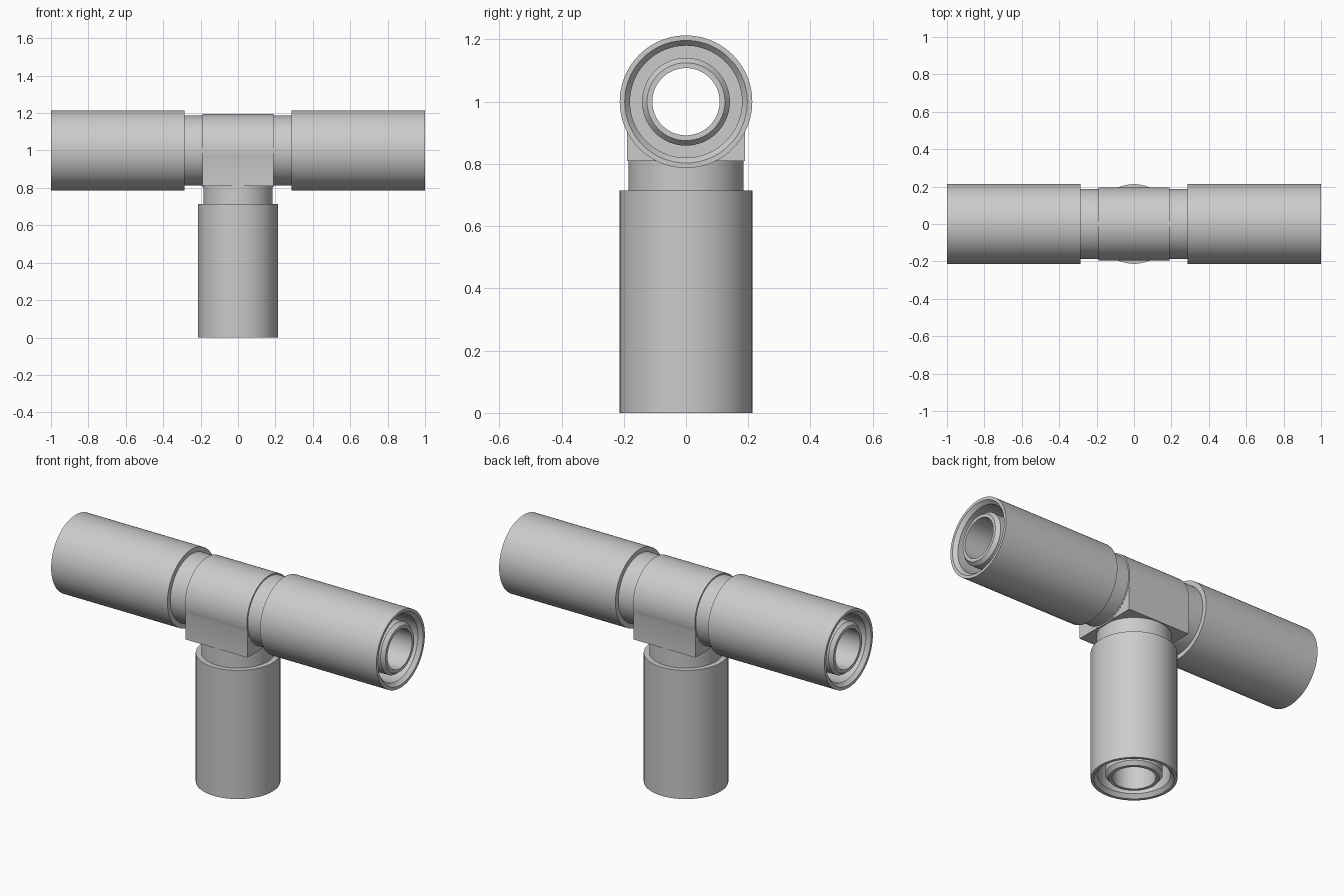
import bpy
import bmesh
from math import pi
from mathutils import Matrix, Vector

cube = bpy.data.objects.get("Cube")
if cube:
    bpy.data.objects.remove(cube, do_unlink=True)

SIDES = 96
CENTRE = Vector((0, 0, 1))
BORE = 0.108
SLEEVE_START = 0.285

metal = bpy.data.materials.new("light grey metal")
metal.use_nodes = True
grey = (0.6, 0.6, 0.6, 1)
metal.diffuse_color = grey
metal.node_tree.nodes["Principled BSDF"].inputs["Base Color"].default_value = grey

# Rotations that turn the local z axis towards each outlet
OUTLETS = {
    "left": Matrix.Rotation(pi / 2, 4, 'Y'),
    "right": Matrix.Rotation(-pi / 2, 4, 'Y'),
    "lower": Matrix.Rotation(pi, 4, 'X'),
}


def finish(name, bm):
    bmesh.ops.recalc_face_normals(bm, faces=bm.faces)
    mesh = bpy.data.meshes.new(name)
    bm.to_mesh(mesh)
    bm.free()
    mesh.materials.append(metal)
    obj = bpy.data.objects.new(name, mesh)
    bpy.context.collection.objects.link(obj)
    return obj


def activate(obj):
    bpy.ops.object.select_all(action='DESELECT')
    obj.select_set(True)
    bpy.context.view_layer.objects.active = obj


def smooth(obj):
    activate(obj)
    bpy.ops.object.shade_smooth_by_angle(angle=pi / 7)


def lathe(name, profile, rotation):
    """Revolve a closed (radius, distance) profile around an outlet axis."""
    bm = bmesh.new()
    verts = [bm.verts.new((r, 0, d)) for r, d in profile]
    edges = [bm.edges.new((v, verts[i - 1])) for i, v in enumerate(verts)]
    bmesh.ops.spin(bm, geom=verts + edges, axis=(0, 0, 1), cent=(0, 0, 0),
                   angle=2 * pi, steps=SIDES, use_merge=True)
    bmesh.ops.remove_doubles(bm, verts=bm.verts, dist=1e-5)
    bm.transform(Matrix.Translation(CENTRE) @ rotation)
    return finish(name, bm)


def rod(name, radius, start, end, rotation):
    bm = bmesh.new()
    bmesh.ops.create_cone(bm, cap_ends=True, segments=SIDES, radius1=radius,
                          radius2=radius, depth=end - start)
    shift = Matrix.Translation((0, 0, (start + end) / 2))
    bm.transform(Matrix.Translation(CENTRE) @ rotation @ shift)
    return finish(name, bm)


def combine(target, tool, operation):
    mod = target.modifiers.new("join", 'BOOLEAN')
    mod.operation = operation
    mod.solver = 'EXACT'
    mod.object = tool
    activate(target)
    bpy.ops.object.modifier_apply(modifier=mod.name)
    bpy.data.objects.remove(tool, do_unlink=True)


# Tee body: square lower block merged with a round top and three necks
bm = bmesh.new()
bmesh.ops.create_cube(bm, size=1)
bm.transform(Matrix.Translation((0, 0, 0.905)) @ Matrix.Diagonal((0.38, 0.38, 0.19, 1)))
body = finish("tee_body", bm)

sideways = OUTLETS["left"]
combine(body, rod("round_top", 0.195, -0.191, 0.191, sideways), 'UNION')
combine(body, rod("cross_neck", 0.187, -SLEEVE_START, SLEEVE_START, sideways), 'UNION')
combine(body, rod("lower_neck", 0.185, 0.05, SLEEVE_START, OUTLETS["lower"]), 'UNION')

# Open passages through the body
combine(body, rod("cross_bore", BORE, -0.5, 0.5, sideways), 'DIFFERENCE')
combine(body, rod("lower_bore", BORE, 0, 0.5, OUTLETS["lower"]), 'DIFFERENCE')
smooth(body)

# Hose sleeve: outer shell, deep socket and chamfered inner nipple
SLEEVE = [
    (BORE, SLEEVE_START), (0.213, SLEEVE_START), (0.213, 1.0), (0.197, 1.0),
    (0.18, 0.98), (0.18, 0.4), (0.141, 0.4), (0.141, 0.975),
    (0.125, 0.995), (BORE, 0.995),
]
for side, rotation in OUTLETS.items():
    smooth(lathe(side + "_sleeve", SLEEVE, rotation))
